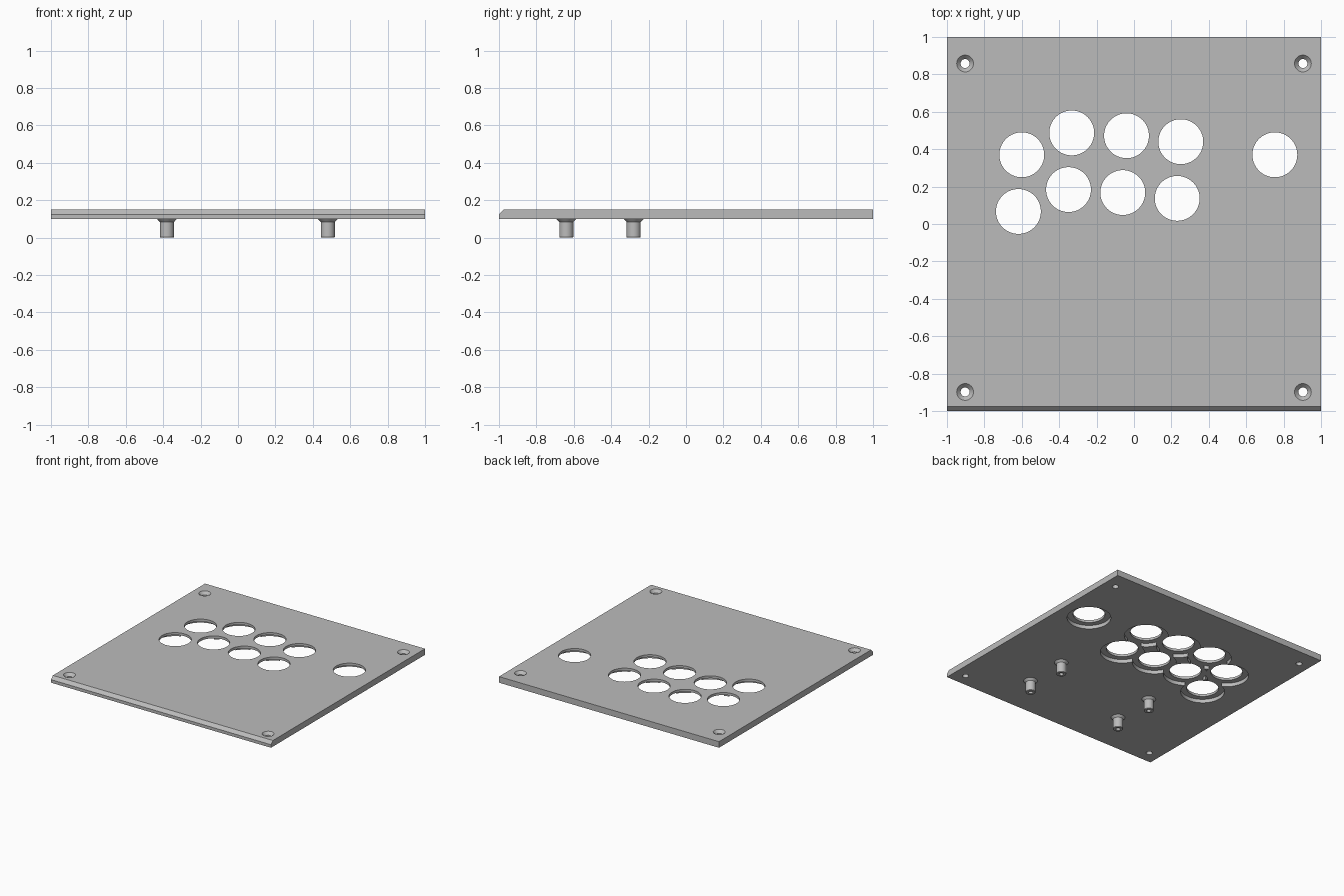
import bpy, bmesh, math
from mathutils import Vector

old = bpy.data.objects.get("Cube")
if old:
    bpy.data.objects.remove(old, do_unlink=True)

# Single grey material
grey = bpy.data.materials.new("panel grey")
grey.use_nodes = True
grey.diffuse_color = (0.5, 0.5, 0.5, 1)
grey.node_tree.nodes["Principled BSDF"].inputs["Base Color"].default_value = (0.5, 0.5, 0.5, 1)


def make_object(name, bm):
    bmesh.ops.recalc_face_normals(bm, faces=bm.faces)
    mesh = bpy.data.meshes.new(name)
    bm.to_mesh(mesh)
    bm.free()
    mesh.materials.append(grey)
    obj = bpy.data.objects.new(name, mesh)
    bpy.context.collection.objects.link(obj)
    return obj


def lathe(name, profile, x, y, steps=48):
    """Revolve a radius/height profile about z and place it at x, y."""
    bm = bmesh.new()
    verts = [bm.verts.new((r, 0, z)) for r, z in profile]
    edges = [bm.edges.new(pair) for pair in zip(verts, verts[1:])]
    bmesh.ops.spin(bm, geom=verts + edges, cent=(0, 0, 0), axis=(0, 0, 1),
                   angle=math.tau, steps=steps)
    bmesh.ops.remove_doubles(bm, verts=bm.verts, dist=0.0001)
    obj = make_object(name, bm)
    obj.location = (x, y, 0)
    return obj


def smooth(obj):
    bpy.ops.object.select_all(action='DESELECT')
    obj.select_set(True)
    bpy.context.view_layer.objects.active = obj
    bpy.ops.object.shade_smooth_by_angle(angle=math.radians(30))


BOTTOM, TOP, CHAMFER = 0.10, 0.15, 0.025

# Panel: side profile with a chamfered front edge, extruded across x
bm = bmesh.new()
side = [(-1, BOTTOM), (1, BOTTOM), (1, TOP), (CHAMFER - 1, TOP), (-1, TOP - CHAMFER)]
face = bm.faces.new([bm.verts.new((-1, y, z)) for y, z in side])
extruded = bmesh.ops.extrude_face_region(bm, geom=[face])["geom"]
bmesh.ops.translate(bm, vec=Vector((2, 0, 0)),
                    verts=[v for v in extruded if isinstance(v, bmesh.types.BMVert)])
panel = make_object("panel", bm)

# Button holes with a wider recess underneath
button_profile = [(0, 0.08), (0.165, 0.08), (0.165, 0.13), (0.12, 0.13), (0.12, 0.17), (0, 0.17)]
buttons = [(-0.60, 0.37), (-0.333, 0.487), (-0.04, 0.472), (0.25, 0.44), (-0.618, 0.067),
           (-0.35, 0.184), (-0.06, 0.168), (0.231, 0.137), (0.753, 0.37)]
cutters = [lathe("button_cutter", button_profile, x, y, 64) for x, y in buttons]

# Countersunk screw holes in the corners
screw_profile = [(0, 0.08), (0.024, 0.08), (0.024, 0.127), (0.045, TOP), (0.045, 0.17), (0, 0.17)]
cutters += [lathe("screw_cutter", screw_profile, x, y, 32)
            for x in (-0.903, 0.903) for y in (-0.898, 0.858)]

for cutter in cutters:
    cutter.hide_render = True
    mod = panel.modifiers.new("hole", 'BOOLEAN')
    mod.operation = 'DIFFERENCE'
    mod.solver = 'EXACT'
    mod.object = cutter

# Bake the cuts, then discard the cutters
bpy.context.view_layer.update()
graph = bpy.context.evaluated_depsgraph_get()
cut_mesh = bpy.data.meshes.new_from_object(panel.evaluated_get(graph))
panel.modifiers.clear()
panel.data = cut_mesh
for cutter in cutters:
    bpy.data.objects.remove(cutter, do_unlink=True)
smooth(panel)

# Flared standoffs with a blind screw bore
standoff_profile = [(0, 0.07), (0.017, 0.07), (0.017, 0), (0.035, 0), (0.0375, 0.003),
                    (0.0375, 0.083), (0.053, BOTTOM), (0.053, 0.11), (0, 0.11)]
for side_name, x in (("right", -0.38), ("left", 0.48)):
    for end_name, y in (("front", -0.64), ("rear", -0.28)):
        smooth(lathe(f"standoff_{end_name}_{side_name}", standoff_profile, x, y))
